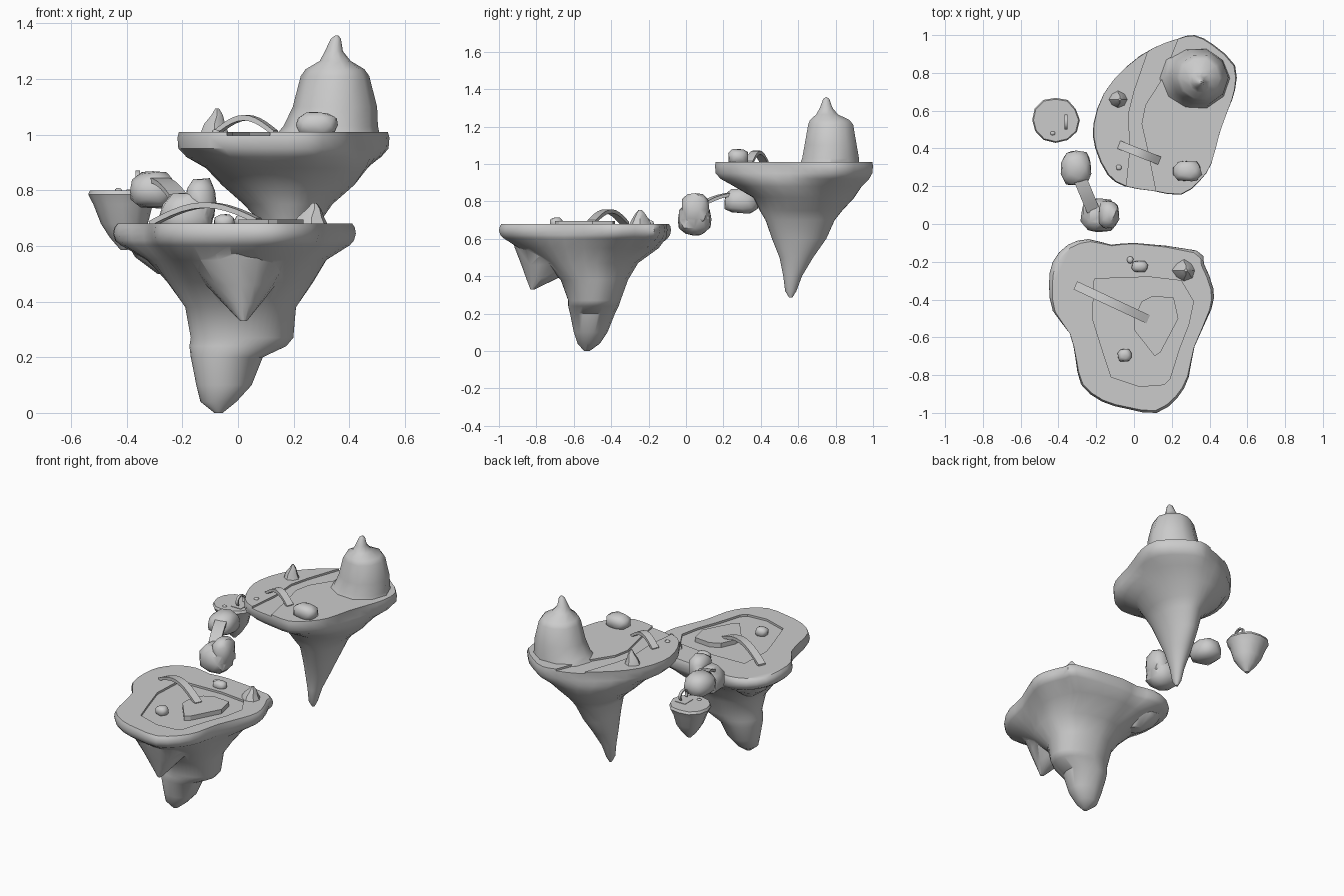
import bpy, bmesh, math, random
from mathutils import Vector

if "Cube" in bpy.data.objects:
    bpy.data.objects.remove(bpy.data.objects["Cube"])

random.seed(4)


def smooth(ob, angle=40):
    activate(ob)
    bpy.ops.object.shade_smooth_by_angle(angle=math.radians(angle))


def activate(ob):
    bpy.ops.object.select_all(action='DESELECT')
    ob.select_set(True)
    bpy.context.view_layer.objects.active = ob


def finish(name, bm, angle=40):
    bmesh.ops.recalc_face_normals(bm, faces=bm.faces)
    me = bpy.data.meshes.new(name)
    bm.to_mesh(me)
    bm.free()
    ob = bpy.data.objects.new(name, me)
    bpy.context.collection.objects.link(ob)
    smooth(ob, angle)
    return ob


def skin(name, rings, angle=40):
    """Skin a stack of equal-length rings and cap both ends."""
    bm = bmesh.new()
    vs = [[bm.verts.new(p) for p in r] for r in rings]
    n = len(vs[0])
    for a, b in zip(vs, vs[1:]):
        for i in range(n):
            j = (i + 1) % n
            bm.faces.new((a[i], a[j], b[j], b[i]))
    bm.faces.new(vs[0])
    bm.faces.new(vs[-1])
    return finish(name, bm, angle)


def spire(name, levels, n=12, jitter=0.0, angle=40):
    """Stack of ellipses: z, cx, cy, rx, ry."""
    k = [1 + random.uniform(-jitter, jitter) for _ in range(n)]
    return skin(name, [[(cx + rx * k[i] * math.cos(math.tau * i / n),
                         cy + ry * k[i] * math.sin(math.tau * i / n), z) for i in range(n)]
                       for z, cx, cy, rx, ry in levels], angle)


def rounded(pts):
    """Insert a curved midpoint on every edge of a closed outline."""
    out, n = [], len(pts)
    for i in range(n):
        a, b, c, d = (Vector(pts[(i + k) % n]) for k in (-1, 0, 1, 2))
        out += [b, (b + c) * .5625 - (a + d) * .0625]
    return out


def island(name, outline, centre, levels):
    """Rings that morph from the plateau outline (blend 1) to ellipses (blend 0)."""
    rings = []
    for z, cx, cy, rx, ry, t in levels:
        ring = []
        for x, y in rounded(outline):
            a = math.atan2(y - centre[1], x - centre[0])
            ring.append((t * x + (1 - t) * (cx + rx * math.cos(a)),
                         t * y + (1 - t) * (cy + ry * math.sin(a)), z))
        rings.append(ring)
    return skin(name, rings)


def prism(name, pts, z0, z1):
    return skin(name, [[(x, y, z) for x, y in pts] for z in (z0, z1)], 20)


def boolean(ob, other, op):
    m = ob.modifiers.new(op, 'BOOLEAN')
    m.operation, m.object, m.solver = op, other, 'EXACT'
    activate(ob)
    bpy.ops.object.modifier_move_to_index(modifier=m.name, index=0)
    bpy.ops.object.modifier_apply(modifier=m.name)
    bpy.data.objects.remove(other)
    smooth(ob)


def rock(name, loc, size, jitter=0.06):
    """Blocky boulder: a sphere pushed towards a box."""
    bm = bmesh.new()
    bmesh.ops.create_icosphere(bm, subdivisions=2, radius=1)
    for v in bm.verts:
        v.co /= sum(abs(c) ** 3 for c in v.co) ** (1 / 3)
        v.co *= 1 + random.uniform(-jitter, jitter)
        v.co = Vector([loc[i] + v.co[i] * size[i] for i in range(3)])
    return finish(name, bm, 50)


def bridge(name, p0, p1, rise, width, thick, n=10):
    p0, p1 = Vector(p0), Vector(p1)
    d = p1 - p0
    side = Vector((-d.y, d.x, 0)).normalized() * width / 2
    rings = []
    for i in range(n + 1):
        t = i / n
        p = p0 + d * t + Vector((0, 0, rise * math.sin(math.pi * t)))
        low = p - Vector((0, 0, thick))
        rings.append([p + side, p - side, low - side, low + side])
    return skin(name, rings, 30)


# Front island with hanging roots, sunken pond and raised islet
front = island("front_island", [
    (-.24, -.08), (-.12, -.11), (0, -.10), (.33, -.14), (.37, -.21), (.42, -.34), (.41, -.45),
    (.32, -.65), (.29, -.81), (.23, -.92), (.12, -1), (-.03, -.98), (-.17, -.94), (-.28, -.85),
    (-.31, -.71), (-.34, -.58), (-.43, -.46), (-.45, -.32), (-.43, -.20), (-.35, -.11)],
    (0, -.5), [
    (.68, 0, -.52, .33, .38, .88), (.667, 0, -.5, .33, .38, .96), (.645, 0, -.5, .3, .3, 1),
    (.62, 0, -.5, .3, .36, .95), (.603, 0, -.5, .3, .36, .84),
    (.55, 0, -.5, .25, .32, .42), (.47, .01, -.51, .25, .24, .08), (.38, .01, -.49, .2, .18, 0),
    (.27, .015, -.49, .185, .14, 0), (.24, .0, -.495, .175, .135, 0), (.2, -.04, -.5, .13, .12, 0),
    (.1, -.05, -.51, .1, .09, 0), (.04, -.07, -.52, .065, .06, 0), (0, -.07, -.53, .015, .015, 0)])
boolean(front, spire("front_root", [
    (.63, 0, -.68, .25, .26), (.55, 0, -.7, .19, .215), (.46, .01, -.725, .125, .155),
    (.39, .015, -.77, .065, .085), (.33, .02, -.82, .012, .012)], 16), 'UNION')
boolean(front, spire("left_root", [
    (.63, -.28, -.27, .13, .14), (.56, -.26, -.27, .11, .11), (.5, -.25, -.28, .04, .04)]), 'UNION')
boolean(front, prism("pond_cut", [
    (-.21, -.29), (.08, -.28), (.25, -.30), (.315, -.41), (.29, -.53), (.24, -.66), (.19, -.82),
    (.16, -.85), (.03, -.86), (-.12, -.81), (-.17, -.66), (-.22, -.50)], .667, .8), 'DIFFERENCE')
prism("pond_islet", [(.04, -.41), (.10, -.38), (.21, -.39), (.235, -.50), (.14, -.68), (.11, -.70),
                     (0, -.56), (0, -.5)], .66, .695)

# Back island with a shallow river bed
back = island("back_island", [
    (.32, 1.0), (.23, .98), (.1, .93), (-.05, .82), (-.16, .69), (-.215, .53), (-.205, .4),
    (-.14, .26), (-.05, .2), (.1, .175), (.25, .155), (.35, .23), (.41, .32), (.45, .48),
    (.5, .61), (.535, .71), (.535, .84), (.42, .95)], (.17, .58), [
    (1.01, .17, .58, .33, .38, .93), (.99, .17, .58, .3, .3, 1), (.95, .17, .58, .3, .3, .97),
    (.92, .18, .6, .3, .35, .7),
    (.88, .185, .61, .27, .32, .25), (.82, .18, .63, .24, .27, 0), (.75, .18, .615, .16, .22, 0),
    (.7, .185, .61, .12, .185, 0), (.6, .17, .605, .09, .145, 0), (.5, .155, .59, .07, .09, 0),
    (.4, .145, .57, .04, .05, 0), (.32, .14, .56, .025, .03, 0), (.285, .14, .56, .008, .008, 0)])
boolean(back, prism("river_cut", [
    (.12, 1.05), (.08, .93), (0, .7), (-.03, .58), (-.02, .4), (-.05, .1), (.13, .1), (.07, .4),
    (.04, .53), (.06, .63), (.15, .77), (.26, 1.05)], .998, 1.1), 'DIFFERENCE')

# Peak on the back island
spire("peak", [
    (1.0, .325, .77, .185, .165), (1.03, .335, .775, .168, .158), (1.1, .35, .775, .15, .145),
    (1.21, .35, .775, .122, .125), (1.235, .35, .77, .105, .11), (1.265, .35, .755, .055, .06),
    (1.3, .345, .75, .032, .035), (1.345, .352, .75, .018, .018), (1.357, .355, .75, .005, .005)],
    10, .03)

# Stepping rocks and the small islet
step = rock("near_step_rock", (-.185, .045, .705), (.095, .09, .085))
boolean(step, rock("near_step_bump", (-.135, .05, .755), (.055, .075, .09)), 'UNION')
rock("far_step_rock", (-.305, .295, .8), (.08, .092, .066))
spire("small_islet", [
    (.8, -.415, .55, .12, .113), (.785, -.415, .55, .127, .12), (.75, -.415, .55, .108, .103),
    (.68, -.41, .55, .085, .08), (.63, -.41, .55, .052, .05), (.585, -.41, .55, .012, .012)],
    12, .03)

# Ring-shaped gate on the small islet, built from a flat rectangular section
gate = []
for i in range(11):
    a = math.radians(-40 + 26 * i)
    gate.append([(-.36 + dx, .54 + .04 * s * math.cos(a), .835 + .036 * s * math.sin(a))
                 for dx, s in ((-.008, 1), (.008, 1), (.008, .75), (-.008, .75))])
skin("gate_ring", gate)
prism("gate_step", [(-.4, .5), (-.33, .5), (-.33, .58), (-.4, .58)], .79, .803)

# Bridges
bridge("pond_bridge", (-.31, -.325, .69), (.075, -.505, .7), .062, .047, .02)
bridge("river_bridge", (-.08, .42, 1.015), (.135, .335, 1.015), .056, .045, .02)
bridge("rock_bridge", (-.29, .25, .848), (-.215, .07, .785), .012, .07, .018, 5)

# Pointed stones
for nm, x, y, z, r, h in [("front_pointed_stone", .265, -.245, .67, .065, .085),
                          ("back_pointed_stone", -.085, .66, 1.0, .05, .095)]:
    spire(nm, [(z, x, y, r, r * .9), (z + h * .4, x, y, r * .72, r * .65),
               (z + h * .75, x + .01, y, r * .38, r * .38), (z + h, x + .01, y, r * .12, r * .12)],
          8, .1)

# Loose stones
for nm, loc, size in [("back_boulder", (.283, .28, 1.035), (.073, .055, .046)),
                      ("small_stone", (.03, -.225, .69), (.042, .03, .028)),
                      ("pebble", (-.02, -.19, .683), (.016, .018, .014)),
                      ("pond_stone", (-.05, -.695, .685), (.036, .034, .03)),
                      ("bank_pebble", (-.08, .3, 1.01), (.014, .014, .008)),
                      ("islet_pebble", (-.43, .48, .8), (.012, .01, .008))]:
    rock(nm, loc, size)
